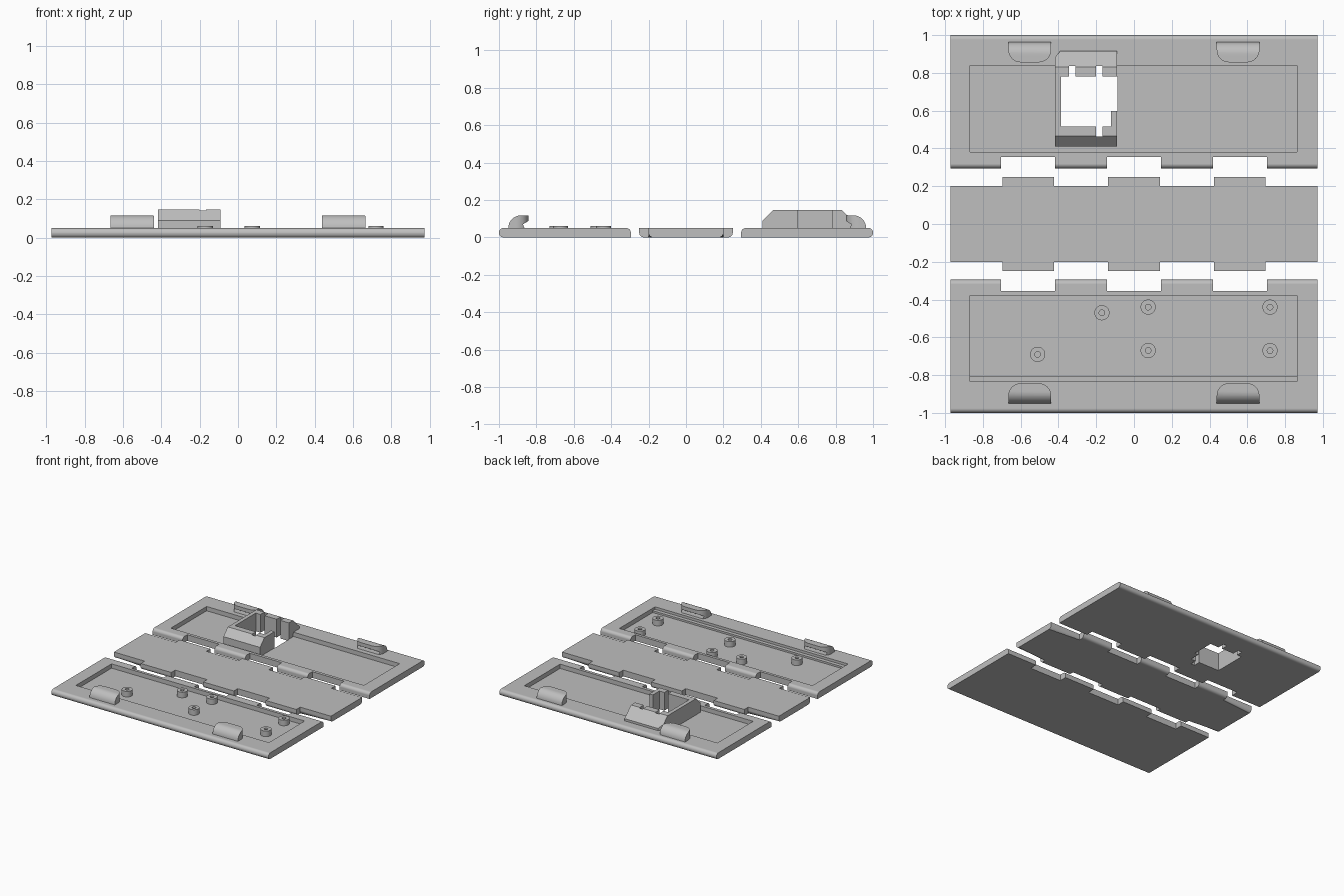
import bpy, bmesh, math
from mathutils import Vector

if "Cube" in bpy.data.objects:
    bpy.data.objects.remove(bpy.data.objects["Cube"], do_unlink=True)

grey = bpy.data.materials.new("plain_grey")
grey.use_nodes = True
colour = (0.52, 0.52, 0.52, 1)
grey.diffuse_color = colour
grey.node_tree.nodes["Principled BSDF"].inputs["Base Color"].default_value = colour

THICK, FLOOR, ROUND = 0.05, 0.015, 0.024
HALF_X = 0.972
HINGES = (-0.56, 0, 0.56)


def add_object(name, bm):
    bmesh.ops.recalc_face_normals(bm, faces=bm.faces)
    mesh = bpy.data.meshes.new(name)
    bm.to_mesh(mesh)
    bm.free()
    mesh.materials.append(grey)
    obj = bpy.data.objects.new(name, mesh)
    bpy.context.collection.objects.link(obj)
    return obj


def prism(points, axis, lo, hi):
    """Extrude an outline: (x, y) along z, or (y, z) along x."""
    place = (lambda a, b: (a, b, lo)) if axis == "z" else (lambda a, b: (lo, a, b))
    bm = bmesh.new()
    face = bm.faces.new([bm.verts.new(place(a, b)) for a, b in points])
    out = bmesh.ops.extrude_face_region(bm, geom=[face])
    shift = Vector((0, 0, hi - lo)) if axis == "z" else Vector((hi - lo, 0, 0))
    bmesh.ops.translate(bm, vec=shift,
                        verts=[v for v in out["geom"] if isinstance(v, bmesh.types.BMVert)])
    return bm


def rect(x0, x1, y0, y1):
    return [(x0, y0), (x1, y0), (x1, y1), (x0, y1)]


def boolean(obj, bm, operation="DIFFERENCE"):
    """Apply a boolean and throw the cutter away."""
    cutter = add_object("cutter", bm)
    cutter.hide_render = True
    mod = obj.modifiers.new("cut", "BOOLEAN")
    mod.operation, mod.solver, mod.object = operation, "EXACT", cutter
    bpy.context.view_layer.objects.active = obj
    bpy.ops.object.modifier_apply(modifier=mod.name)
    bpy.data.objects.remove(cutter, do_unlink=True)


def smooth(obj):
    bpy.ops.object.select_all(action="DESELECT")
    obj.select_set(True)
    bpy.context.view_layer.objects.active = obj
    bpy.ops.object.shade_smooth_by_angle(angle=math.radians(35))
    mod = obj.modifiers.new("weighted_normals", "WEIGHTED_NORMAL")
    mod.keep_sharp = True


def hinge_edge(y, step_y, half):
    """Stepped edge running towards +x, moving to step_y at each hinge."""
    pts = [(-HALF_X, y)]
    for c in HINGES:
        pts += [(c - half, y), (c - half, step_y), (c + half, step_y), (c + half, y)]
    return pts + [(HALF_X, y)]


def round_edges(bm, rule):
    """Round the edges along x whose (y, z) midpoint satisfies the rule."""
    edges = []
    for e in bm.edges:
        a, b = (v.co for v in e.verts)
        mid = (a + b) / 2
        if abs(a.x - b.x) > 0.01 and abs(a.y - b.y) < 1e-4 and rule(mid.y, mid.z):
            edges.append(e)
    bmesh.ops.bevel(bm, geom=edges, offset=ROUND, segments=6, profile=0.5,
                    affect="EDGES", clamp_overlap=False)


# Outer plates: outer long edge fully rounded, hinge edge rounded on top
def outer_plate(name, side):
    pts = hinge_edge(side * 0.295, side * 0.355, 0.143)
    pts += [(HALF_X, side), (-HALF_X, side)]
    bm = prism(pts, "z", 0, THICK)
    round_edges(bm, lambda y, z: abs(y) > 0.99 or z > 0.04)
    return add_object(name, bm)


front_plate = outer_plate("front_plate", -1)
back_plate = outer_plate("back_plate", 1)

# Shallow pockets; the front one keeps a narrow ledge
boolean(front_plate, prism(rect(-0.868, 0.862, -0.805, -0.378), "z", FLOOR, 0.2))
boolean(front_plate, prism(rect(-0.868, 0.862, -0.835, -0.79), "z", 0.03, 0.2))
boolean(back_plate, prism(rect(-0.868, 0.862, 0.38, 0.838), "z", FLOOR, 0.2))

# Middle plate with tabs, rounded underneath
pts = hinge_edge(-0.2, -0.25, 0.137)
pts += [(x, -y) for x, y in reversed(pts)]
bm = prism(pts, "z", 0, THICK)
round_edges(bm, lambda y, z: z < 0.01)
middle_plate = add_object("middle_plate", bm)

# Housing on the back plate: sloped front and back
housing = add_object("housing", prism(
    [(0.41, 0.002), (0.41, 0.09), (0.467, 0.147), (0.832, 0.147),
     (0.915, 0.068), (0.915, 0.04), (0.832, 0.04), (0.832, 0.002)],
    "x", -0.418, -0.09))
boolean(housing, prism([(-0.45, 0.845), (-0.39, 0.916), (-0.39, 0.95), (-0.45, 0.95)],
                       "z", -0.1, 0.3))

# Opening through housing and plate, with narrow slits and an open right side
LEFT, RIGHT, WALL = -0.387, -0.088, -0.122
SLITS = ((-0.345, -0.31), (-0.2, -0.167))
opening = [(LEFT, 0.515), (SLITS[1][0], 0.515), (SLITS[1][0], 0.462),
           (SLITS[1][1], 0.462), (SLITS[1][1], 0.515), (WALL, 0.515),
           (WALL, 0.598), (RIGHT, 0.598), (RIGHT, 0.78)]
for a, b in reversed(SLITS):
    opening += [(b, 0.78), (b, 0.836), (a, 0.836), (a, 0.78)]
opening.append((LEFT, 0.78))
for obj in (housing, back_plate):
    boolean(obj, prism(opening, "z", -0.1, 0.3))


# Hooked finger clips with a curved back and rounded lip
def clip(name, x, side, outer):
    half, depth, r = 0.113, 0.107, 0.065
    arc = [math.radians(90 * i / 8) for i in range(9)]
    prof = [(0, 0.04)]
    prof += [(r * (1 - math.cos(t)), 0.05 + 0.067 * math.sin(t)) for t in arc]
    prof += [(depth, 0.117), (depth, 0.087), (0.092, 0.078), (0.078, 0.07),
             (0.086, 0.05), (0.086, 0.04)]
    prof = [(side * (outer - d), z) for d, z in prof]
    obj = add_object(name, prism(prof, "x", x - half, x + half))
    plan = [(x - half - 0.001, -0.01)]
    plan += [(x - half + r * (1 - math.cos(t)), depth - r + r * math.sin(t)) for t in arc]
    plan += [(x + half - r * (1 - math.cos(t)), depth - r + r * math.sin(t))
             for t in reversed(arc)]
    plan.append((x + half + 0.001, -0.01))
    plan = [(px, side * (outer - d)) for px, d in plan]
    boolean(obj, prism(plan, "z", 0, 0.3), "INTERSECT")
    return obj


clips = []
for label, x in (("right", -0.552), ("left", 0.551)):
    clips.append(clip(f"front_clip_{label}", x, -1, 0.95))
    clips.append(clip(f"back_clip_{label}", x, 1, 0.963))


# Hollow screw posts in the front pocket
def screw_post(name, x, y):
    bm = bmesh.new()
    prof = [(0.04, FLOOR - 0.003), (0.04, 0.06), (0.015, 0.06), (0.015, FLOOR - 0.003)]
    verts = [bm.verts.new((r, 0, z)) for r, z in prof]
    edges = [bm.edges.new((verts[i], verts[(i + 1) % 4])) for i in range(4)]
    bmesh.ops.spin(bm, geom=verts + edges, axis=(0, 0, 1), cent=(0, 0, 0),
                   angle=math.tau, steps=32)
    bmesh.ops.remove_doubles(bm, verts=bm.verts, dist=1e-4)
    bmesh.ops.translate(bm, vec=(x, y, 0), verts=bm.verts)
    return add_object(name, bm)


POSTS = ((-0.17, -0.47), (0.075, -0.44), (0.72, -0.44),
         (0.075, -0.67), (0.72, -0.67), (-0.51, -0.69))
posts = [screw_post(f"screw_post_{i + 1}", x, y) for i, (x, y) in enumerate(POSTS)]

for obj in [front_plate, back_plate, middle_plate] + clips + posts:
    smooth(obj)
